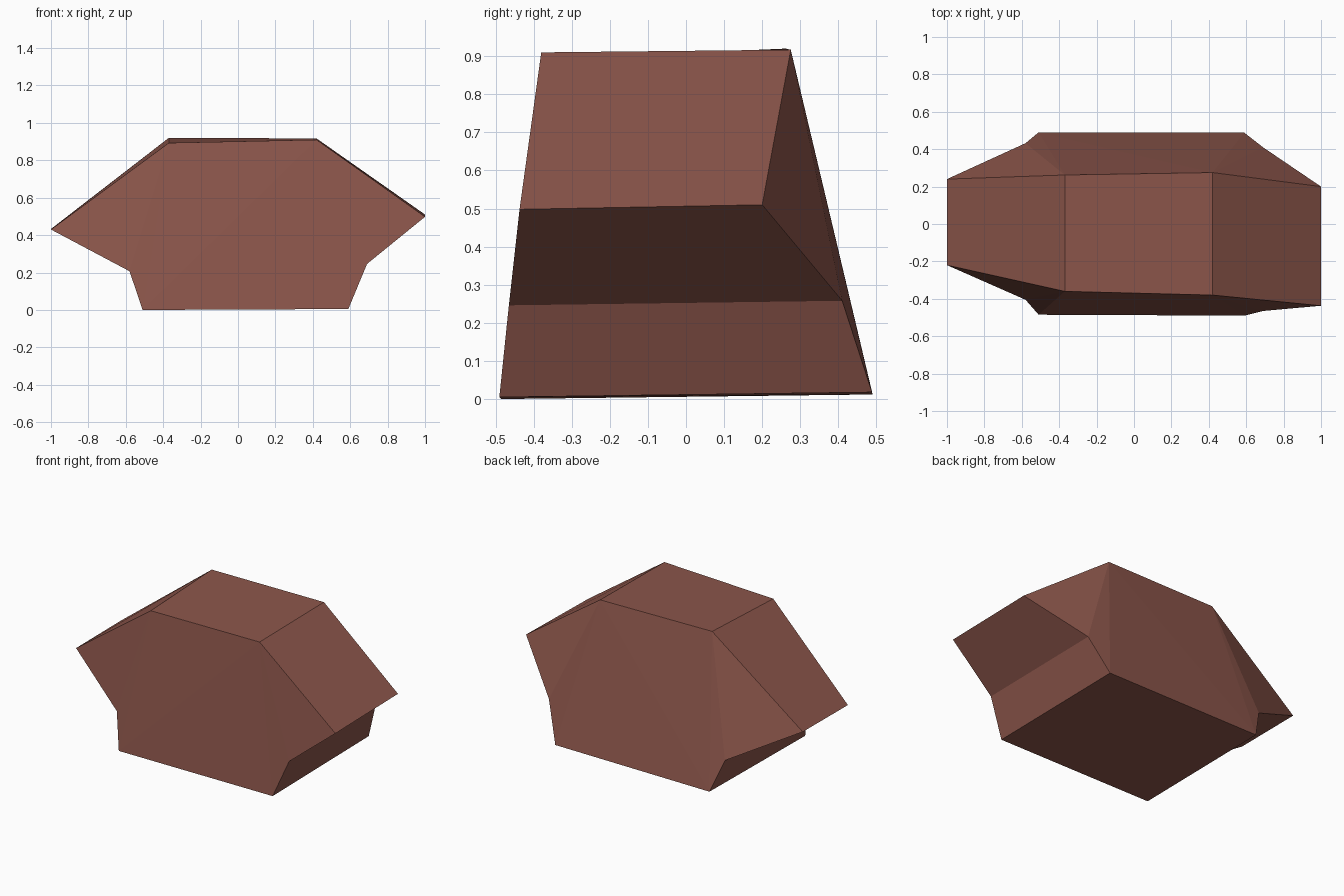
import bpy, bmesh

if "Cube" in bpy.data.objects:
    bpy.data.objects.remove(bpy.data.objects["Cube"])

# Outline seen from the front: x, front y, front z, back y, back z
outline = [
    (-0.51, -0.485, 0.000, 0.490, 0.012),  # 0 base left
    (0.59, -0.490, 0.005, 0.488, 0.018),   # 1 base right
    (0.69, -0.465, 0.246, 0.410, 0.258),   # 2 waist right
    (1.00, -0.437, 0.498, 0.200, 0.510),   # 3 tip right
    (0.42, -0.380, 0.910, 0.275, 0.917),   # 4 top right
    (-0.37, -0.360, 0.893, 0.262, 0.920),  # 5 top left
    (-1.00, -0.220, 0.430, 0.240, 0.433),  # 6 tip left
    (-0.58, -0.405, 0.207, 0.432, 0.210),  # 7 waist left
]
# Cap triangles: central panel plus two facets on each side
cap = [(0, 1, 4), (0, 4, 5), (1, 2, 4), (2, 3, 4), (0, 5, 7), (7, 5, 6)]

bm = bmesh.new()
front = [bm.verts.new((x, yf, zf)) for x, yf, zf, yb, zb in outline]
back = [bm.verts.new((x, yb, zb)) for x, yf, zf, yb, zb in outline]
for tri in cap:
    bm.faces.new([front[i] for i in tri])
    bm.faces.new([back[i] for i in reversed(tri)])

# Side band joining the front and back outlines
n = len(outline)
for i in range(n):
    j = (i + 1) % n
    bm.faces.new((front[j], front[i], back[i], back[j]))
bmesh.ops.recalc_face_normals(bm, faces=bm.faces)

mesh = bpy.data.meshes.new("faceted_rock")
bm.to_mesh(mesh)
bm.free()
rock = bpy.data.objects.new("faceted_rock", mesh)
bpy.context.collection.objects.link(rock)

# Single reddish brown colour
brown = bpy.data.materials.new("reddish brown")
brown.diffuse_color = (0.262, 0.093, 0.070, 1)
brown.use_nodes = True
brown.node_tree.nodes["Principled BSDF"].inputs["Base Color"].default_value = brown.diffuse_color
mesh.materials.append(brown)
